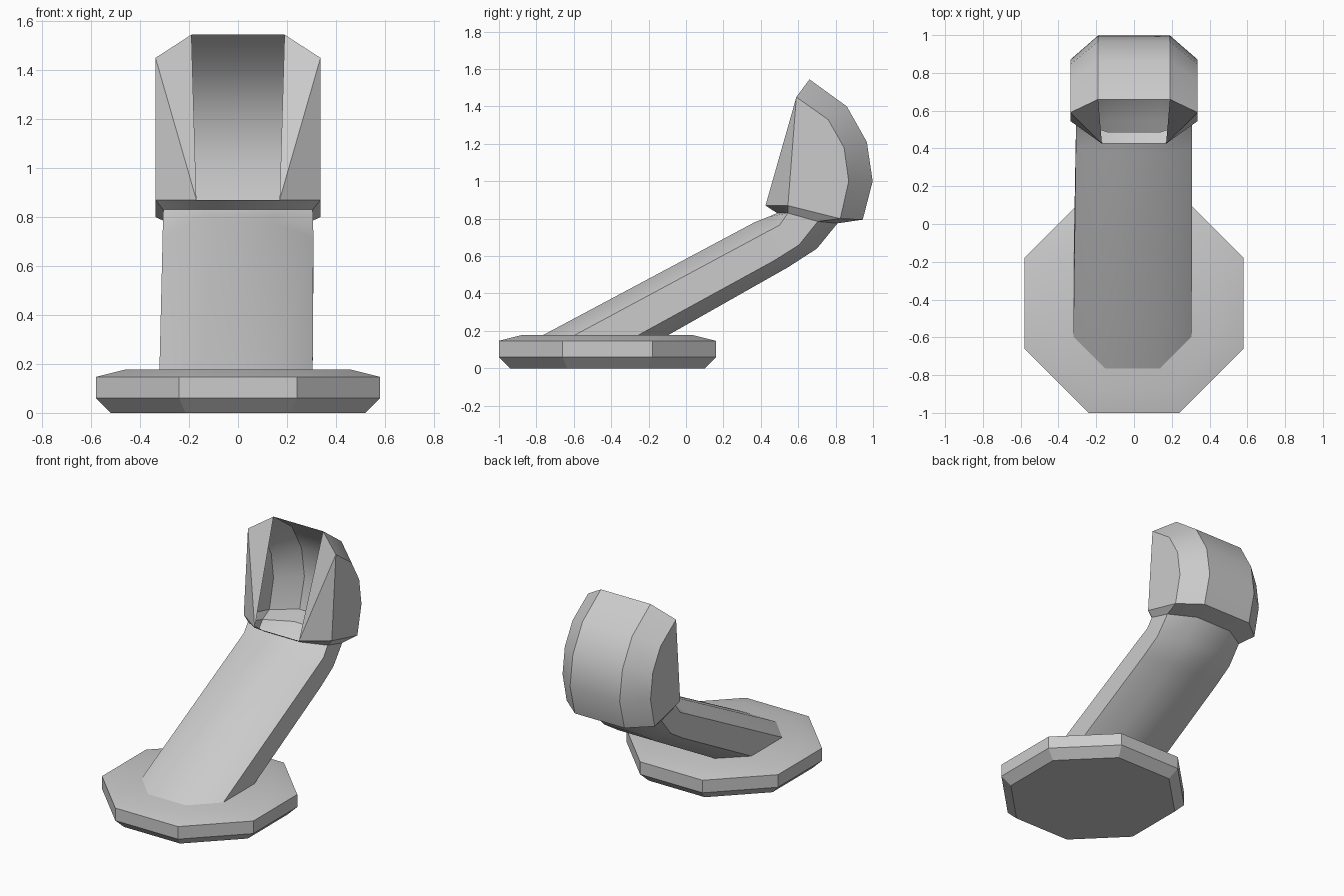
import bpy, bmesh, math

if "Cube" in bpy.data.objects:
    bpy.data.objects.remove(bpy.data.objects["Cube"])


def finish(name, bm):
    bmesh.ops.recalc_face_normals(bm, faces=bm.faces[:])
    mesh = bpy.data.meshes.new(name)
    bm.to_mesh(mesh)
    bm.free()
    obj = bpy.data.objects.new(name, mesh)
    bpy.context.collection.objects.link(obj)
    bpy.ops.object.select_all(action='DESELECT')
    obj.select_set(True)
    bpy.context.view_layer.objects.active = obj
    bpy.ops.object.shade_smooth_by_angle(angle=math.radians(28))
    return obj


def bridge(bm, rings):
    for a, b in zip(rings, rings[1:]):
        n = len(a)
        for i in range(n):
            j = (i + 1) % n
            bm.faces.new((a[i], a[j], b[j], b[i]))


# Octagonal foot: stacked rings of (apothem, height)
bm = bmesh.new()
rings = []
for apothem, z in ((0.52, 0), (0.58, 0.06), (0.58, 0.147), (0.46, 0.177)):
    r = apothem / math.cos(math.pi / 8)
    angles = [math.pi / 8 + k * math.pi / 4 for k in range(8)]
    rings.append([bm.verts.new((r * math.cos(t), -0.42 + r * math.sin(t), z)) for t in angles])
bridge(bm, rings)
bm.faces.new(rings[0])
bm.faces.new(rings[-1])
finish("foot", bm)

# Hollow bent arm opening into a thin cup.
# Each section: x shift, then four (half width, y, z) corners from front to back
sections = [
    (-0.008, ((0.145, -0.775, 0.172), (0.313, -0.605, 0.172), (0.313, -0.265, 0.172), (0.145, -0.105, 0.172))),
    (0.0, ((0.14, 0.365, 0.78), (0.308, 0.40, 0.712), (0.308, 0.47, 0.575), (0.14, 0.545, 0.54))),
    (0.0, ((0.14, 0.44, 0.81), (0.307, 0.50, 0.765), (0.307, 0.605, 0.66), (0.14, 0.70, 0.64))),
    (0.0, ((0.14, 0.487, 0.83), (0.305, 0.545, 0.83), (0.305, 0.705, 0.785), (0.14, 0.81, 0.775))),
    (0.0, ((0.17, 0.425, 0.87), (0.337, 0.545, 0.87), (0.337, 0.825, 0.80), (0.19, 0.945, 0.795))),
]
bm = bmesh.new()
rings = []
for dx, pts in sections:
    loop = [(w, y, z) for w, y, z in pts] + [(-w, y, z) for w, y, z in reversed(pts)]
    rings.append([bm.verts.new((x + dx, y, z)) for x, y, z in loop])
bridge(bm, rings)

# Cup shell: chamfer column and back column rise to the top rim
chamfer = ((0.87, 1.0), (0.845, 1.18), (0.76, 1.33), (0.59, 1.45))
back = ((0.998, 1.0), (0.967, 1.21), (0.86, 1.40), (0.66, 1.545))
rim = rings[-1]
backs = []
for s, (q, p, c, d) in ((1, rim[:4]), (-1, rim[:3:-1])):
    c_col = [c] + [bm.verts.new((s * 0.337, y, z)) for y, z in chamfer]
    d_col = [d] + [bm.verts.new((s * 0.19, y, z)) for y, z in back]
    for i in range(4):
        bm.faces.new((c_col[i], c_col[i + 1], d_col[i + 1], d_col[i]))
    bm.faces.new([p] + c_col)
    # Front lip triangles
    bm.faces.new((c_col[-1], p, q))
    bm.faces.new((c_col[-1], q, d_col[-1]))
    backs.append(d_col)
for i in range(4):
    bm.faces.new((backs[0][i], backs[0][i + 1], backs[1][i + 1], backs[1][i]))
finish("arm_and_cup", bm)
